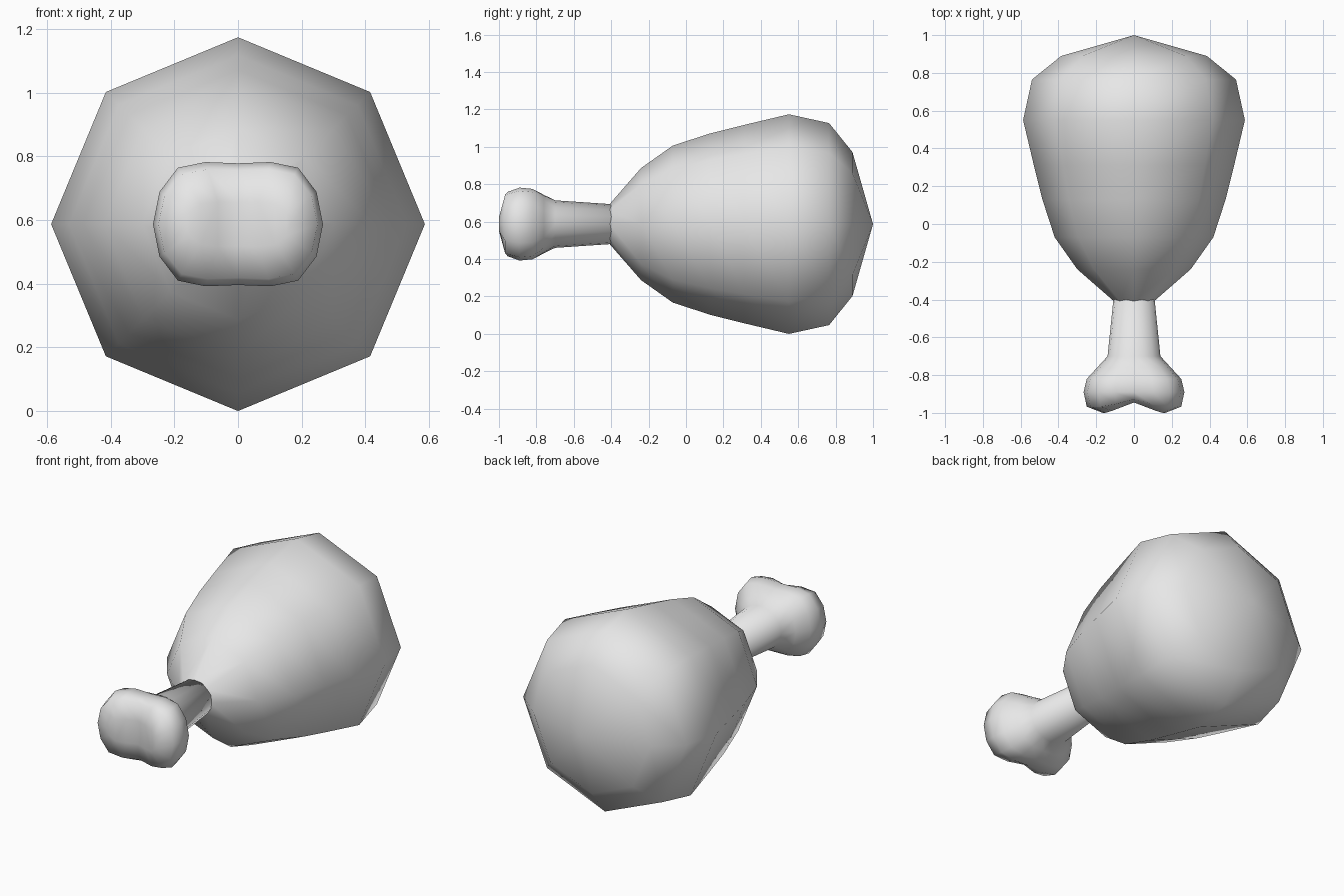
import bpy, bmesh
from math import sin, cos, pi

cube = bpy.data.objects.get("Cube")
if cube:
    bpy.data.objects.remove(cube)

AXIS_Z = 0.587  # height of the long axis

grey = bpy.data.materials.new("plain_grey")
grey.use_nodes = True
grey.diffuse_color = (0.8, 0.8, 0.8, 1)
grey.node_tree.nodes["Principled BSDF"].inputs["Base Color"].default_value = (0.8, 0.8, 0.8, 1)


def bridge(bm, rings):
    """Join consecutive rings of vertices with quads."""
    for a, b in zip(rings, rings[1:]):
        n = len(a)
        for i in range(n):
            j = (i + 1) % n
            bm.faces.new((a[i], a[j], b[j], b[i]))


def finish(bm, name):
    bmesh.ops.recalc_face_normals(bm, faces=bm.faces)
    mesh = bpy.data.meshes.new(name)
    bm.to_mesh(mesh)
    bm.free()
    mesh.materials.append(grey)
    for p in mesh.polygons:
        p.use_smooth = True
    obj = bpy.data.objects.new(name, mesh)
    bpy.context.collection.objects.link(obj)
    return obj


# Meat: eight-sided lathe along y, given as (y, radius), closed by a tip
profile = [(-0.41, 0.105), (-0.24, 0.30), (-0.07, 0.42), (0.13, 0.485),
           (0.31, 0.53), (0.55, 0.587), (0.765, 0.54), (0.89, 0.385)]
bm = bmesh.new()
rings = [[bm.verts.new((r * sin(k * pi / 4), y, AXIS_Z + r * cos(k * pi / 4)))
          for k in range(8)] for y, r in profile]
bridge(bm, rings)
tip = bm.verts.new((0, 1.0, AXIS_Z))
for k in range(8):
    bm.faces.new((rings[-1][k], rings[-1][(k + 1) % 8], tip))
finish(bm, "meat")

# Bone: round shaft blending into a wide two-lobed knuckle
# (y, half width, half height, squareness, notch depth)
sections = [(-0.33, 0.102, 0.102, 0, 0), (-0.70, 0.14, 0.127, 0, 0),
            (-0.76, 0.195, 0.158, 0.5, 0), (-0.82, 0.25, 0.188, 1, 0),
            (-0.89, 0.267, 0.195, 1, 0), (-0.967, 0.25, 0.172, 1, 0.04),
            (-1.0, 0.165, 0.07, 1, 0.055)]
LOBE_X = 0.145
heights = (0.98, 1.0, 0.91, 0.52, 0.0)  # one quadrant of the squared outline


def bone_point(k, y, w, h, square, notch):
    a = k * pi / 8
    fold = min(k % 8, 8 - k % 8)
    fold = fold if k % 16 in (0, 1, 2, 3, 4, 12, 13, 14, 15) else 4 - abs(4 - fold)
    level = heights[fold] * (1 if cos(a) >= 0 else -1)
    x = w * sin(a)
    z = h * (cos(a) * (1 - square) + level * square)
    return x, y + notch * max(0, 1 - abs(x) / LOBE_X), AXIS_Z + z


bm = bmesh.new()
rings = [[bm.verts.new(bone_point(k, *s)) for k in range(16)] for s in sections]
bridge(bm, rings)
# Knuckle end: strips joining the upper and lower edges across the notch
end = rings[-1]
for side in (1, -1):
    for k in range(4):
        quad = [end[side * k], end[side * (k + 1)],
                end[side * (7 - k)], end[side * (8 - k)]]
        bm.faces.new(list(dict.fromkeys(quad)))
bm.faces.new(reversed(rings[0]))
finish(bm, "bone")
